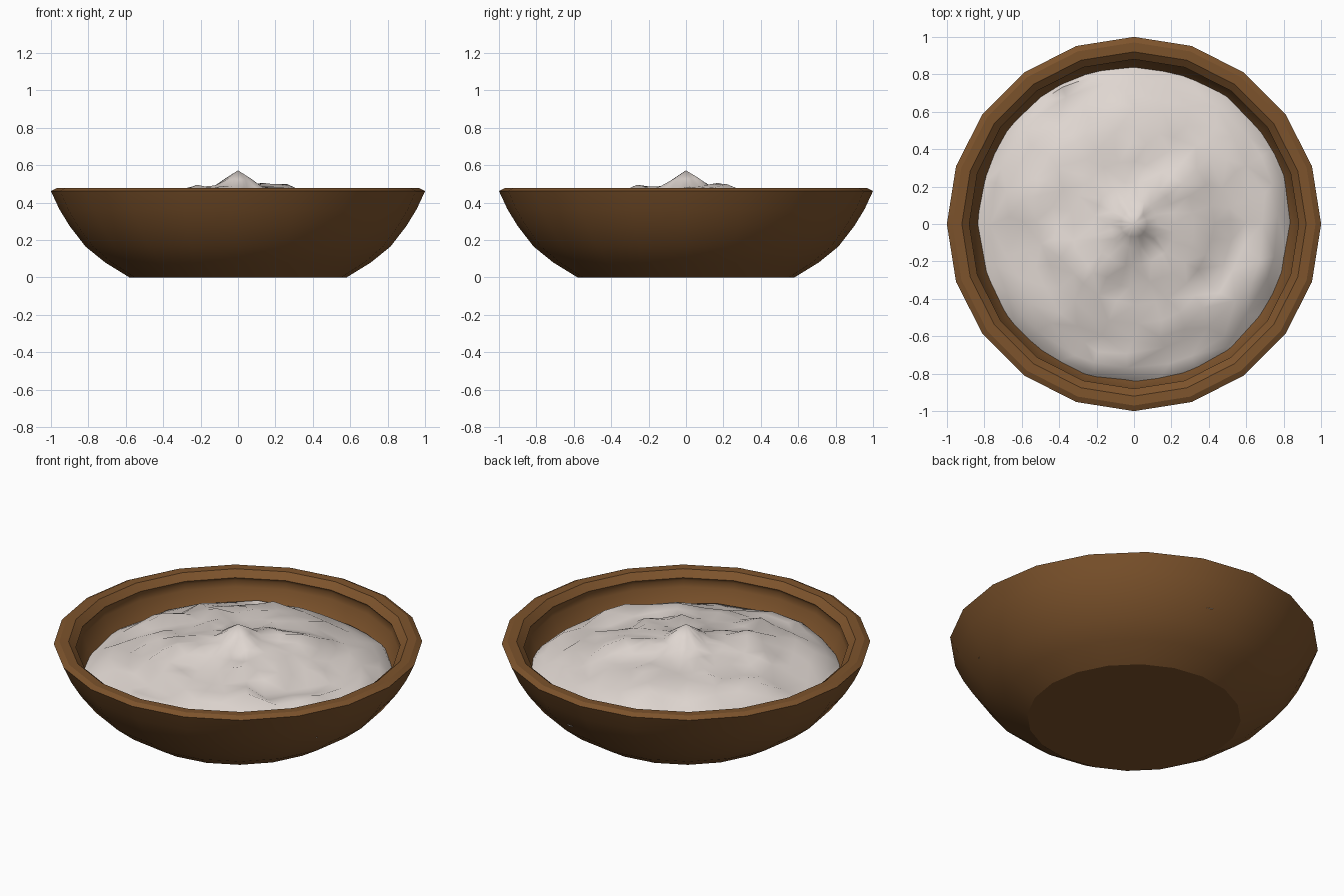
import bpy, bmesh, math, random
from mathutils import Vector, noise

cube = bpy.data.objects.get("Cube")
if cube:
    bpy.data.objects.remove(cube, do_unlink=True)

random.seed(11)


def material(name, color):
    m = bpy.data.materials.new(name)
    m.use_nodes = True
    m.diffuse_color = color
    m.node_tree.nodes["Principled BSDF"].inputs["Base Color"].default_value = color
    return m


def make_object(name, bm, mat):
    bmesh.ops.recalc_face_normals(bm, faces=bm.faces)
    mesh = bpy.data.meshes.new(name)
    bm.to_mesh(mesh)
    bm.free()
    mesh.materials.append(mat)
    ob = bpy.data.objects.new(name, mesh)
    bpy.context.collection.objects.link(ob)
    return ob


def bridge(bm, a, b):
    n = len(a)
    for i in range(n):
        j = (i + 1) % n
        bm.faces.new((a[i], a[j], b[j], b[i])).smooth = True


wood = material("brown wood", (0.205, 0.087, 0.025, 1))
powder = material("pale powder", (0.74, 0.675, 0.635, 1))

# Bowl: turned profile of radius, height and whether the ring is a hard edge
profile = [
    (0.58, 0.0, True), (0.71, 0.08, False), (0.815, 0.165, False),
    (0.90, 0.275, False), (0.955, 0.365, False), (1.0, 0.462, True),
    (0.97, 0.477, True), (0.92, 0.475, True), (0.88, 0.44, True),
    (0.892, 0.42, False), (0.882, 0.385, False), (0.85, 0.31, False),
    (0.76, 0.2, False), (0.6, 0.09, True),
]
SIDES = 20
bm = bmesh.new()
rings = []
for r, z, hard in profile:
    angles = [math.tau * i / SIDES for i in range(SIDES)]
    rings.append([bm.verts.new((r * math.cos(a), r * math.sin(a), z)) for a in angles])
for a, b in zip(rings, rings[1:]):
    bridge(bm, a, b)
bm.faces.new(rings[0])
bm.faces.new(rings[-1])
for ring, (r, z, hard) in zip(rings, profile):
    if hard:
        for i in range(SIDES):
            bm.edges.get((ring[i], ring[(i + 1) % SIDES])).smooth = False
make_object("bowl", bm, wood)

# Powder heap: rings of radius, height and roughness, the last sunk into the wall
dome = [(0.07, 0.527, 0.012), (0.13, 0.486, 0.02), (0.22, 0.471, 0.035),
        (0.33, 0.458, 0.045), (0.43, 0.442, 0.055), (0.52, 0.42, 0.06),
        (0.6, 0.398, 0.06), (0.69, 0.372, 0.055), (0.77, 0.337, 0.05),
        (0.825, 0.31, 0.05), (0.87, 0.262, 0.04)]
# Lumps and dents: x, y, height, width
lumps = [(0.22, 0.21, 0.036, 0.1), (-0.27, -0.25, 0.026, 0.1),
         (-0.28, 0.12, 0.012, 0.1), (0.09, -0.13, -0.03, 0.05),
         (0.05, -0.4, -0.03, 0.12), (0.37, -0.3, -0.03, 0.13),
         (0.56, 0.05, -0.015, 0.12)]
STEPS = 28


def height(x, y, z, rough):
    z += rough * noise.noise(Vector((x * 6, y * 6, 3.7)))
    z += rough * random.uniform(-0.25, 0.25)
    for lx, ly, h, w in lumps:
        z += h * math.exp(-((x - lx) ** 2 + (y - ly) ** 2) / w ** 2)
    return z


bm = bmesh.new()
peak = bm.verts.new((0, 0, 0.572))
rings = []
for k, (r, z, rough) in enumerate(dome):
    ring = []
    for i in range(STEPS):
        a = math.tau * (i + random.uniform(-0.3, 0.3)) / STEPS
        rr = r * random.uniform(0.96, 1.04) if r < 0.75 else r
        x, y = rr * math.cos(a), rr * math.sin(a)
        ring.append(bm.verts.new((x, y, height(x, y, z, rough))))
    rings.append(ring)
for i in range(STEPS):
    bm.faces.new((peak, rings[0][i], rings[0][(i + 1) % STEPS])).smooth = True
for a, b in zip(rings, rings[1:]):
    bridge(bm, a, b)
bmesh.ops.triangulate(bm, faces=bm.faces)
heap = make_object("powder_heap", bm, powder)
if sum(p.normal.z for p in heap.data.polygons) < 0:
    heap.data.flip_normals()
bpy.ops.object.select_all(action="DESELECT")
bpy.context.view_layer.objects.active = heap
heap.select_set(True)
bpy.ops.object.shade_smooth_by_angle(angle=math.radians(50))
